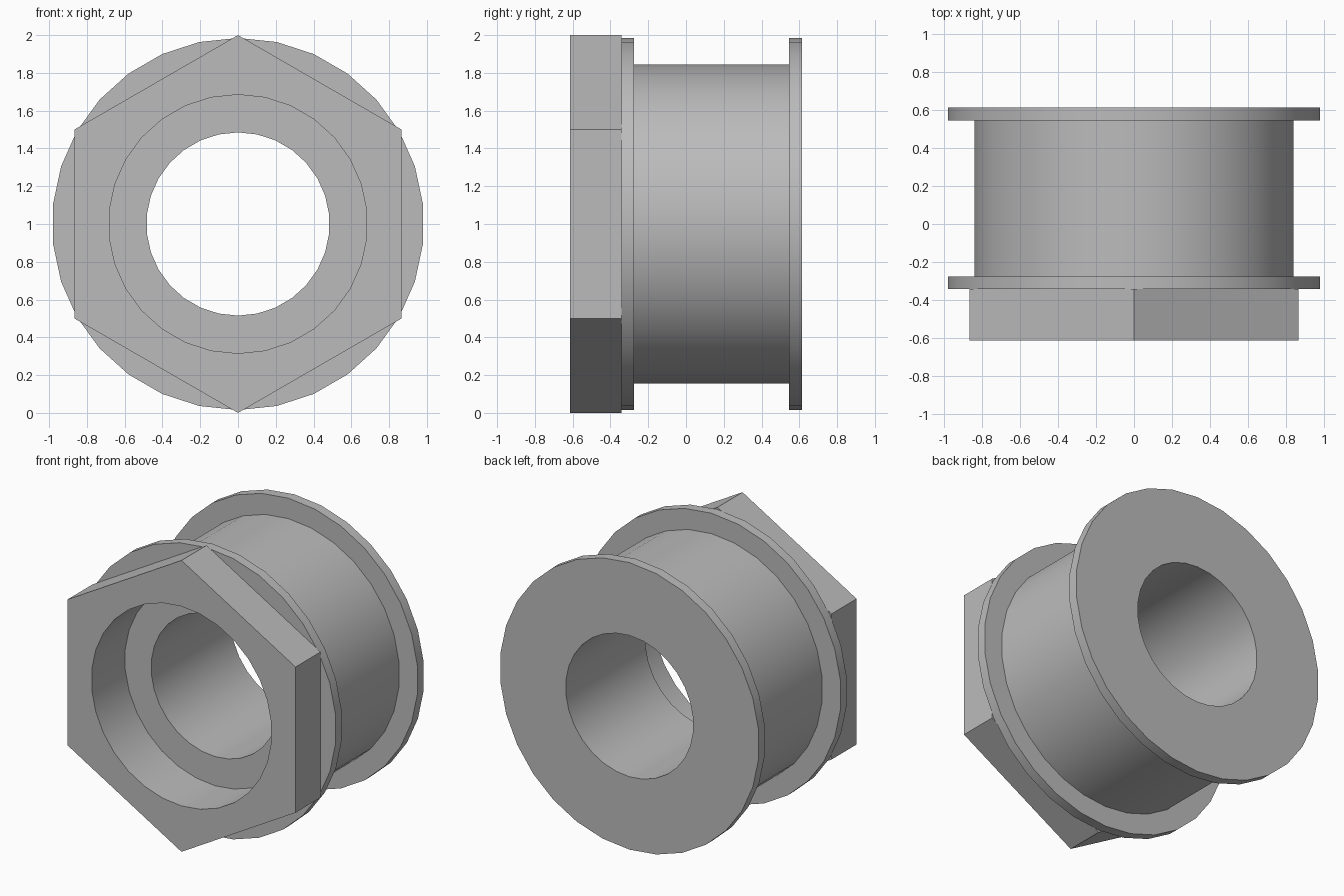
import bpy
import bmesh
import math

cube = bpy.data.objects.get("Cube")
if cube:
    bpy.data.objects.remove(cube, do_unlink=True)

SIDES = 30
STEP = math.tau / SIDES

grey = bpy.data.materials.new("plain_grey")
grey.use_nodes = True
colour = (0.5, 0.5, 0.5, 1)
grey.diffuse_color = colour
grey.node_tree.nodes["Principled BSDF"].inputs["Base Color"].default_value = colour


def round_radius(radius, angle):
    return radius


def hex_radius(radius, angle):
    """Distance to a hexagon whose corners lie at the given radius."""
    sector = math.pi / 3
    return radius * math.cos(sector / 2) / math.cos(angle % sector - sector / 2)


def lathe(name, profile):
    """Sweep a closed profile of (shape, radius, y) around the y axis."""
    bm = bmesh.new()
    rings = []
    for shape, radius, y in profile:
        ring = []
        for i in range(SIDES):
            a = i * STEP
            r = shape(radius, a)
            ring.append(bm.verts.new((r * math.sin(a), y, 1 + r * math.cos(a))))
        rings.append(ring)
    for k, ring in enumerate(rings):
        following = rings[(k + 1) % len(rings)]
        for i in range(SIDES):
            j = (i + 1) % SIDES
            bm.faces.new((ring[i], ring[j], following[j], following[i]))
    bmesh.ops.recalc_face_normals(bm, faces=bm.faces)
    mesh = bpy.data.meshes.new(name)
    bm.to_mesh(mesh)
    bm.free()
    mesh.materials.append(grey)
    obj = bpy.data.objects.new(name, mesh)
    bpy.context.collection.objects.link(obj)
    bpy.ops.object.select_all(action="DESELECT")
    obj.select_set(True)
    bpy.context.view_layer.objects.active = obj
    bpy.ops.object.shade_smooth_by_angle(angle=math.radians(30))
    return obj


FRONT, HEX_BACK, BACK = -0.613, -0.342, 0.613
FLANGE, BARREL, BORE, RECESS = 0.985, 0.845, 0.485, 0.685

# Hexagonal head with the wide round recess
lathe("hex_head", [
    (round_radius, RECESS, FRONT),
    (hex_radius, 1.0, FRONT),
    (hex_radius, 1.0, HEX_BACK),
    (round_radius, RECESS, HEX_BACK),
])

# Barrel with two flanges, stepped bore through the middle
lathe("flanged_barrel", [(round_radius, r, y) for r, y in (
    (RECESS, HEX_BACK),
    (FLANGE, HEX_BACK),
    (FLANGE, -0.275),
    (BARREL, -0.275),
    (BARREL, 0.545),
    (FLANGE, 0.545),
    (FLANGE, BACK),
    (BORE, BACK),
    (BORE, -0.25),
    (RECESS, -0.25),
)])
